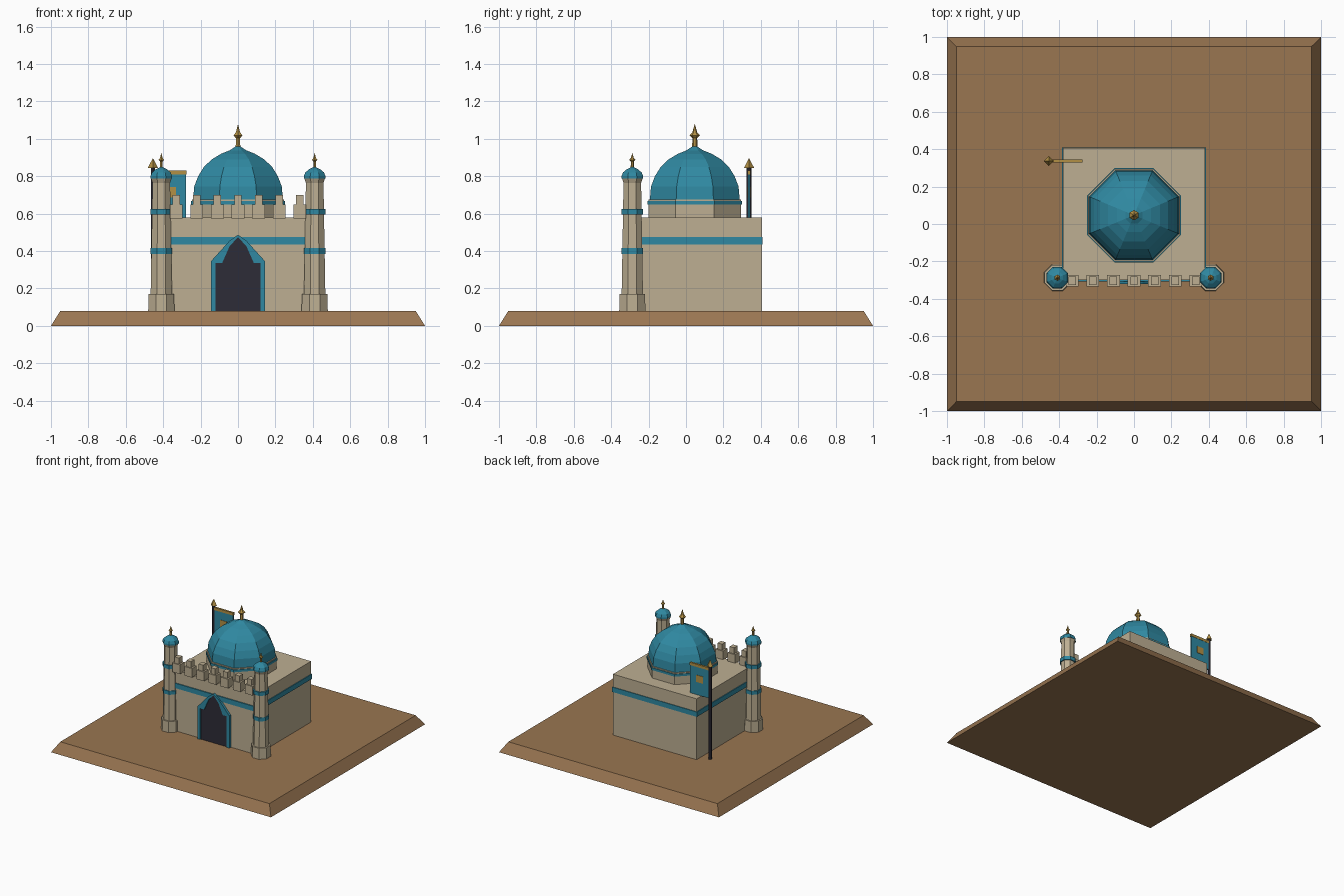
import bpy, bmesh
from math import pi, cos, sin
from mathutils import Matrix, Vector

cube = bpy.data.objects.get("Cube")
if cube:
    bpy.data.objects.remove(cube, do_unlink=True)


def material(name, r, g, b):
    m = bpy.data.materials.new(name)
    m.use_nodes = True
    m.diffuse_color = (r, g, b, 1)
    m.node_tree.nodes["Principled BSDF"].inputs["Base Color"].default_value = (r, g, b, 1)
    return m


STONE = material("sandstone", 0.51, 0.43, 0.29)
TEAL = material("teal tile", 0.029, 0.25, 0.36)
EARTH = material("brown earth", 0.32, 0.18, 0.083)
DARK = material("dark wood", 0.026, 0.025, 0.038)
GOLD = material("gold", 0.45, 0.28, 0.06)


def finish(name, bm, mat):
    bmesh.ops.remove_doubles(bm, verts=bm.verts, dist=0.0001)
    bmesh.ops.recalc_face_normals(bm, faces=bm.faces)
    me = bpy.data.meshes.new(name)
    bm.to_mesh(me)
    bm.free()
    me.materials.append(mat)
    ob = bpy.data.objects.new(name, me)
    bpy.context.collection.objects.link(ob)
    return ob


def box(name, mat, x, y, z):
    """Box from three (low, high) ranges."""
    bm = bmesh.new()
    bmesh.ops.create_cube(bm, size=1)
    size = Vector([b - a for a, b in (x, y, z)])
    mid = Vector([(a + b) / 2 for a, b in (x, y, z)])
    bm.transform(Matrix.Translation(mid) @ Matrix.Diagonal(size.to_4d()))
    return finish(name, bm, mat)


def lathe(name, mat, profile, at=(0, 0), sides=8, turn=0.5):
    """Faceted turned solid; profile holds (flat-to-centre radius, height)."""
    bm = bmesh.new()
    rings = []
    profile = [(0, profile[0][1])] + list(profile) + [(0, profile[-1][1])]
    for radius, z in profile:
        r = radius / cos(pi / sides)
        rings.append([bm.verts.new((at[0] + r * cos(2 * pi * (k + turn) / sides),
                                    at[1] + r * sin(2 * pi * (k + turn) / sides), z))
                      for k in range(sides)])
    for low, high in zip(rings, rings[1:]):
        for k in range(sides):
            n = (k + 1) % sides
            bm.faces.new((low[k], low[n], high[n], high[k]))
    bmesh.ops.dissolve_degenerate(bm, edges=bm.edges, dist=0.0001)
    return finish(name, bm, mat)


def plate(name, mat, outline, front, back):
    """Outline in x and z, pushed back along y."""
    bm = bmesh.new()
    face = bm.faces.new([bm.verts.new((x, front, z)) for x, z in outline])
    out = bmesh.ops.extrude_face_region(bm, geom=[face])
    moved = [g for g in out["geom"] if isinstance(g, bmesh.types.BMVert)]
    bmesh.ops.translate(bm, verts=moved, vec=(0, back - front, 0))
    return finish(name, bm, mat)


def finial(name, at, z, s):
    lathe(name, GOLD, [(0.09 * s, z), (0.08 * s, z + 0.45 * s), (0.17 * s, z + 0.56 * s),
                       (0.08 * s, z + 0.68 * s), (0, z + s)], at, 6)


# Ground slab
lathe("ground_slab", EARTH, [(1, 0), (0.95, 0.08)], sides=4)

# Main hall with tile band
box("main_hall", STONE, (-0.38, 0.38), (-0.3, 0.405), (0.08, 0.58))
box("hall_band", TEAL, (-0.386, 0.386), (-0.308, 0.41), (0.435, 0.475))

# Stepped battlements
for i in range(7):
    x = (i - 3) * 0.11
    box("merlon_base", STONE, (x - 0.034, x + 0.034), (-0.333, -0.273), (0.575, 0.65))
    box("merlon_top", STONE, (x - 0.02, x + 0.02), (-0.325, -0.281), (0.65, 0.70))

# Doorway: dark opening inside a pointed tile frame
outer = [(0.145, 0.08), (0.145, 0.345), (0.045, 0.455), (0, 0.487)]
inner = [(0.12, 0.08), (0.12, 0.335), (0.085, 0.335), (0.045, 0.425), (0, 0.475)]


def mirrored(half):
    return half + [(-x, z) for x, z in reversed(half[:-1])]


plate("door_frame", TEAL, mirrored(outer) + mirrored(inner)[::-1], -0.32, -0.29)
plate("door_opening", DARK, mirrored(inner), -0.312, -0.29)

# Central dome on its drum
centre = (0, 0.047)
lathe("dome_drum", STONE, [(0.247, 0.575), (0.247, 0.676)], centre)
lathe("drum_band", TEAL, [(0.252, 0.648), (0.252, 0.667)], centre)
lathe("main_dome", TEAL, [(0.24, 0.674), (0.234, 0.745), (0.213, 0.80), (0.182, 0.85),
                          (0.14, 0.89), (0.09, 0.92), (0.045, 0.938), (0.012, 0.96)], centre)
finial("dome_finial", centre, 0.94, 0.14)

# Pair of corner towers
for side, sx in (("left", 1), ("right", -1)):
    at = (sx * 0.41, -0.287)
    lathe(side + "_tower_base", STONE, [(0.07, 0.08), (0.068, 0.17)], at)
    lathe(side + "_tower_shaft", STONE, [(0.057, 0.17), (0.047, 0.765), (0.056, 0.79)], at)
    for z in (0.385, 0.595):
        lathe(side + "_tower_band", TEAL, [(0.058, z), (0.058, z + 0.03)], at)
    lathe(side + "_tower_cap", TEAL, [(0.058, 0.788), (0.058, 0.80), (0.05, 0.82),
                                      (0.03, 0.837), (0.008, 0.848)], at)
    finial(side + "_tower_finial", at, 0.84, 0.085)

# Banner on a pole behind the right side
pole = (-0.455, 0.337)
lathe("flag_pole", DARK, [(0.011, 0.08), (0.011, 0.85)], pole, 6)
lathe("pole_spearhead", GOLD, [(0.019, 0.845), (0, 0.897)], pole, 4, 0)
box("banner_cloth", TEAL, (-0.45, -0.278), (0.331, 0.343), (0.58, 0.81))
box("banner_rail", GOLD, (-0.455, -0.275), (0.329, 0.345), (0.808, 0.83))
box("banner_emblem", GOLD, (-0.395, -0.332), (0.328, 0.346), (0.685, 0.742))
